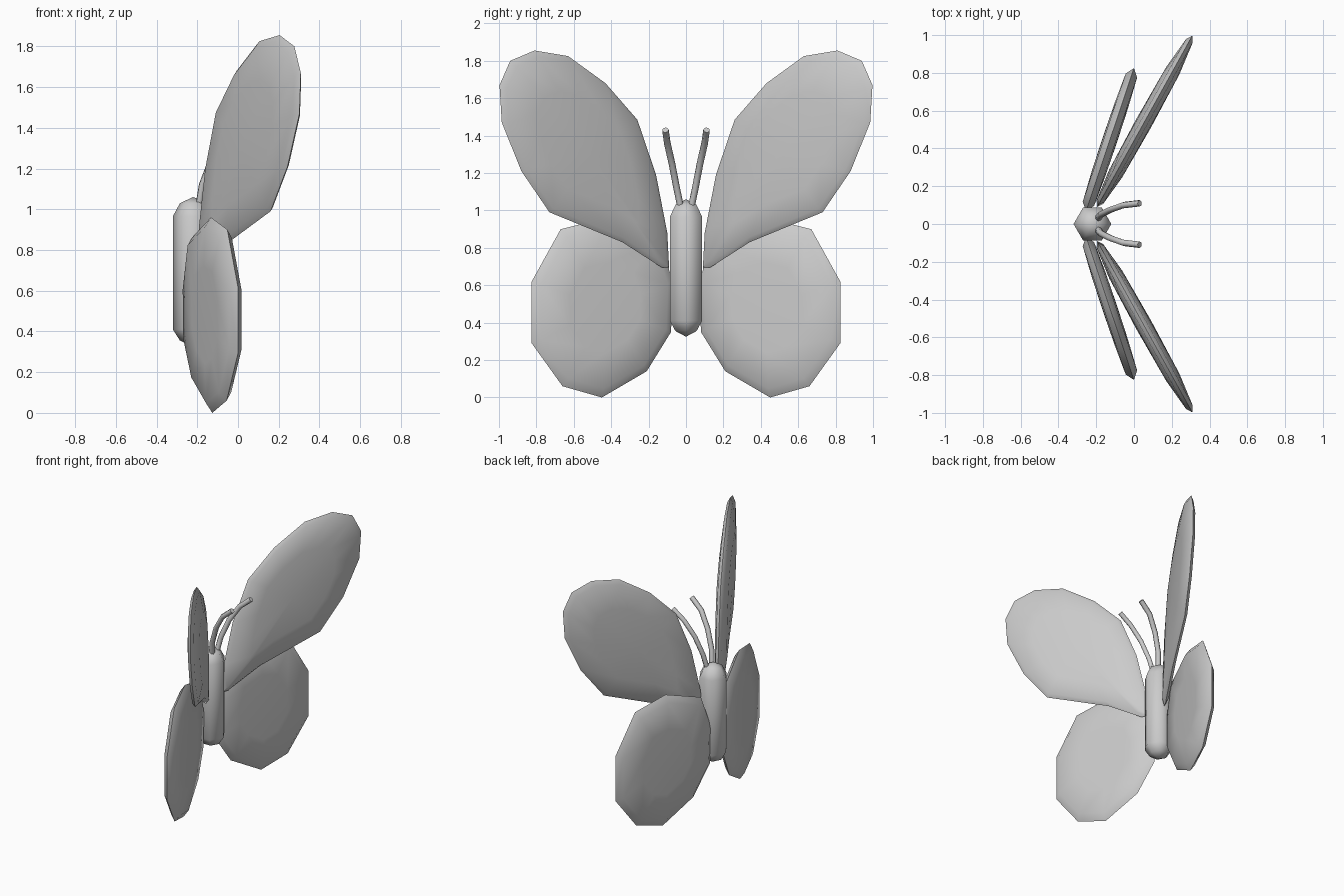
import bpy, math
from mathutils import Vector

if "Cube" in bpy.data.objects:
    bpy.data.objects.remove(bpy.data.objects["Cube"])


def make_mesh(name, verts, faces, angle=45):
    me = bpy.data.meshes.new(name)
    me.from_pydata(verts, [], faces)
    ob = bpy.data.objects.new(name, me)
    bpy.context.collection.objects.link(ob)
    bpy.ops.object.select_all(action='DESELECT')
    ob.select_set(True)
    bpy.context.view_layer.objects.active = ob
    bpy.ops.object.mode_set(mode='EDIT')
    bpy.ops.mesh.select_all(action='SELECT')
    bpy.ops.mesh.normals_make_consistent(inside=False)
    bpy.ops.object.mode_set(mode='OBJECT')
    bpy.ops.object.shade_smooth_by_angle(angle=math.radians(angle))
    return ob


def loft(rings, start, end):
    """Skin equal-sized rings and close both ends to a point."""
    n = len(rings[0])
    verts = [v for r in rings for v in r] + [start, end]
    faces = []
    for k in range(len(rings) - 1):
        for i in range(n):
            j = (i + 1) % n
            faces.append((k*n + i, k*n + j, (k+1)*n + j, (k+1)*n + i))
    s, e, last = len(verts) - 2, len(verts) - 1, (len(rings) - 1) * n
    for i in range(n):
        j = (i + 1) % n
        faces += [(s, j, i), (e, last + i, last + j)]
    return verts, faces


def wing(name, outline, x0, slope, profile, dome, side):
    """Pillow-shaped wing on a swept vertical plane x = x0 + slope * y."""
    cy = sum(p[0] for p in outline) / len(outline)
    cz = sum(p[1] for p in outline) / len(outline)
    normal = Vector((1, -slope, 0)).normalized()

    def point(y, z, h):
        v = Vector((x0 + slope * y, y, z)) + normal * h
        return (v.x, v.y * side, v.z)

    steps = [(s, -h) for s, h in reversed(profile)] + profile[1:]
    rings = [[point(cy + (y - cy) * s, cz + (z - cz) * s, h) for y, z in outline]
             for s, h in steps]
    make_mesh(name, *loft(rings, point(cy, cz, -dome), point(cy, cz, dome)))


# Wing outlines in (y, z)
UPPER = [(.13, .695), (.34, .83), (.73, .99), (.88, 1.21), (.985, 1.47), (.997, 1.67),
         (.94, 1.80), (.81, 1.855), (.63, 1.825), (.43, 1.68), (.26, 1.485),
         (.16, 1.19), (.10, .88), (.09, .69)]
LOWER = [(.43, .96), (.67, .90), (.825, .62), (.825, .29), (.66, .06), (.45, .0),
         (.21, .14), (.08, .35), (.07, .62), (.15, .86)]

for label, side in (("left", 1), ("right", -1)):
    wing("upper_wing_" + label, UPPER, -.245, .555,
         [(1, 0), (.94, .02), (.6, .04)], .045, side)
    wing("lower_wing_" + label, LOWER, -.277, .335,
         [(1, 0), (.9, .032), (.5, .038)], .04, side)

    # Antenna
    cu = bpy.data.curves.new("antenna_" + label, 'CURVE')
    cu.dimensions = '3D'
    cu.bevel_depth = .018
    cu.bevel_resolution = 1
    cu.use_fill_caps = True
    path = [(-.195, .025, 1.0), (-.175, .05, 1.12), (-.125, .075, 1.25),
            (-.055, .1, 1.36), (.03, .11, 1.43)]
    sp = cu.splines.new('POLY')
    sp.points.add(len(path) - 1)
    for p, (x, y, z) in zip(sp.points, path):
        p.co = (x, y * side, z, 1)
    bpy.context.collection.objects.link(bpy.data.objects.new("antenna_" + label, cu))

# Six-sided body with rounded ends
BX = -.22
rings = [[(BX + r * math.cos(i * math.pi / 3), r * math.sin(i * math.pi / 3), z)
          for i in range(6)]
         for z, r in ((.355, .065), (.41, .1), (.965, .1), (1.03, .065))]
make_mesh("body", *loft(rings, (BX, 0, .325), (BX, 0, 1.06)), angle=70)
